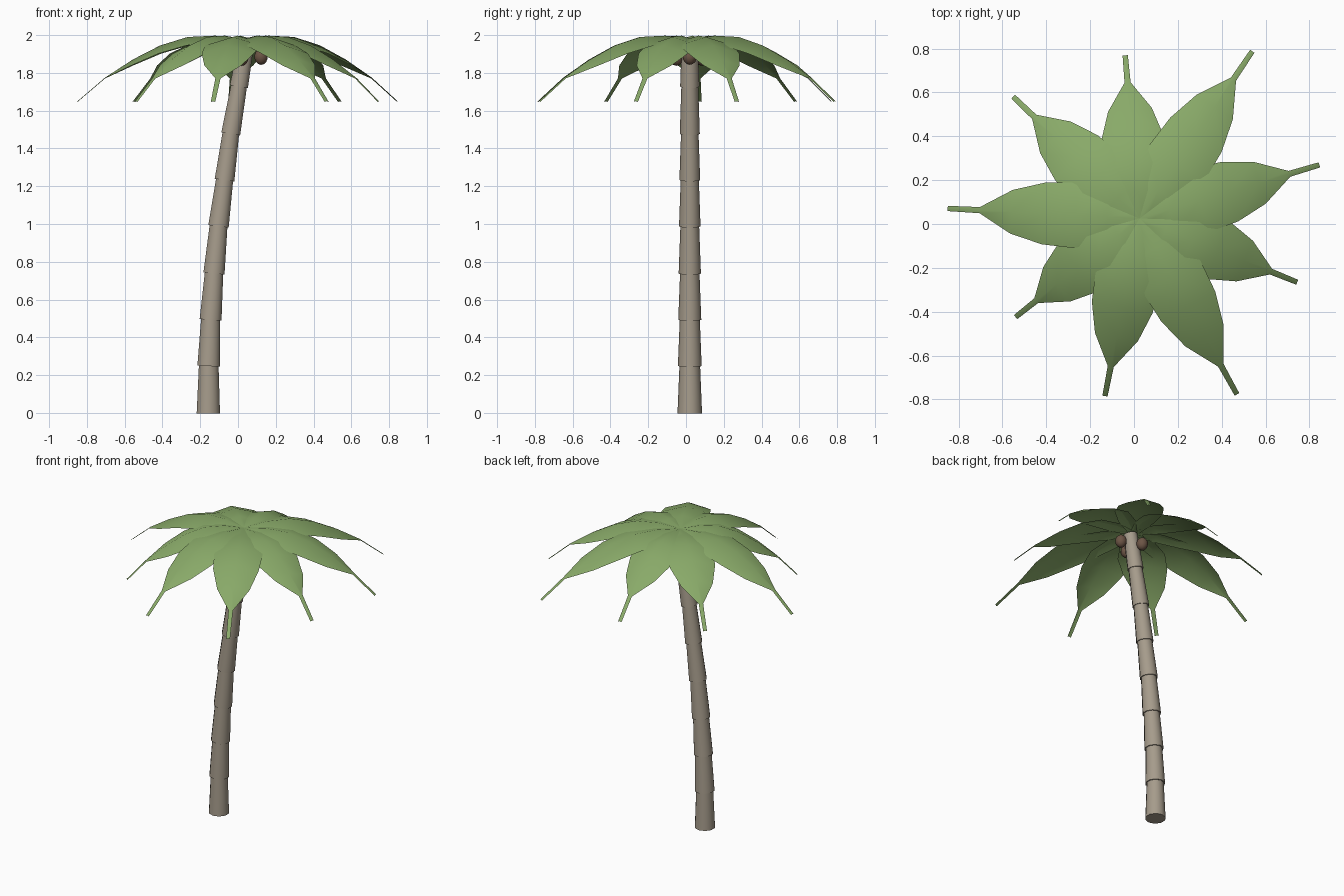
import bpy, bmesh, math
from mathutils import Vector

if "Cube" in bpy.data.objects:
    bpy.data.objects.remove(bpy.data.objects["Cube"])


def material(name, rgb):
    m = bpy.data.materials.new(name)
    m.diffuse_color = (*rgb, 1)
    m.use_nodes = True
    m.node_tree.nodes["Principled BSDF"].inputs["Base Color"].default_value = m.diffuse_color
    return m


BARK = material("bark", (0.38, 0.33, 0.26))
LEAF = material("leaf", (0.25, 0.40, 0.14))
SHELL = material("shell", (0.15, 0.09, 0.06))


def finish(obj, mat, angle):
    obj.data.materials.append(mat)
    bpy.ops.object.select_all(action='DESELECT')
    obj.select_set(True)
    bpy.context.view_layer.objects.active = obj
    bpy.ops.object.shade_smooth_by_angle(angle=math.radians(angle))


# Trunk: stacked tapering segments following a leaning path (x, z, base radius)
path = [(-0.157, 0, 0.065), (-0.155, 0.25, 0.063), (-0.145, 0.495, 0.061),
        (-0.127, 0.74, 0.059), (-0.103, 0.99, 0.057), (-0.071, 1.235, 0.055),
        (-0.038, 1.48, 0.053), (0.005, 1.73, 0.051), (0.045, 1.96, 0.049)]
for i, (a, b) in enumerate(zip(path, path[1:])):
    p, q = Vector((a[0], 0.02, a[1])), Vector((b[0], 0.02, b[1]))
    d = q - p
    bpy.ops.mesh.primitive_cone_add(vertices=10, radius1=a[2], radius2=a[2] * 0.84,
                                    depth=d.length + 0.005, location=(p + q) / 2,
                                    rotation=(0, math.atan2(d.x, d.z), 0))
    obj = bpy.context.object
    obj.name = f"trunk_segment_{i + 1}"
    finish(obj, BARK, 50)

# Fronds: arched blades with a ridge, pinched to a thin tail
heights = [1.98, 1.997, 1.99, 1.945, 1.87, 1.775, 1.65]
halves = [0.03, 0.11, 0.15, 0.141, 0.1, 0.014, 0.012]


def frond(i, degrees, length):
    bm = bmesh.new()
    c, s = math.cos(math.radians(degrees)), math.sin(math.radians(degrees))
    rows = []
    for k, (z, h) in enumerate(zip(heights, halves)):
        r = length * k / 6
        rows.append([bm.verts.new((0.025 + r * c - w * h * s, 0.025 + r * s + w * h * c,
                                   z - 0.3 * h * abs(w))) for w in (-1, 0, 1)])
    for lo, hi in zip(rows, rows[1:]):
        for j in (0, 1):
            bm.faces.new((lo[j], hi[j], hi[j + 1], lo[j + 1]))
    me = bpy.data.meshes.new(f"frond_{i}")
    bm.to_mesh(me)
    bm.free()
    obj = bpy.data.objects.new(f"frond_{i}", me)
    bpy.context.collection.objects.link(obj)
    finish(obj, LEAF, 60)


for i, (deg, length) in enumerate([(177, 0.876), (136, 0.80), (95, 0.747), (56, 0.92),
                                   (16.6, 0.856), (-22, 0.776), (-61, 0.917),
                                   (-101, 0.825), (-141.5, 0.722)], 1):
    frond(i, deg, length)

# Coconuts under the crown
for i, loc in enumerate([(0.122, 0.02, 1.885), (0.02, -0.05, 1.88), (0.005, 0.085, 1.88)], 1):
    bpy.ops.mesh.primitive_uv_sphere_add(segments=10, ring_count=7, radius=0.037, location=loc)
    obj = bpy.context.object
    obj.name = f"coconut_{i}"
    obj.scale.z = 1.15
    finish(obj, SHELL, 60)
